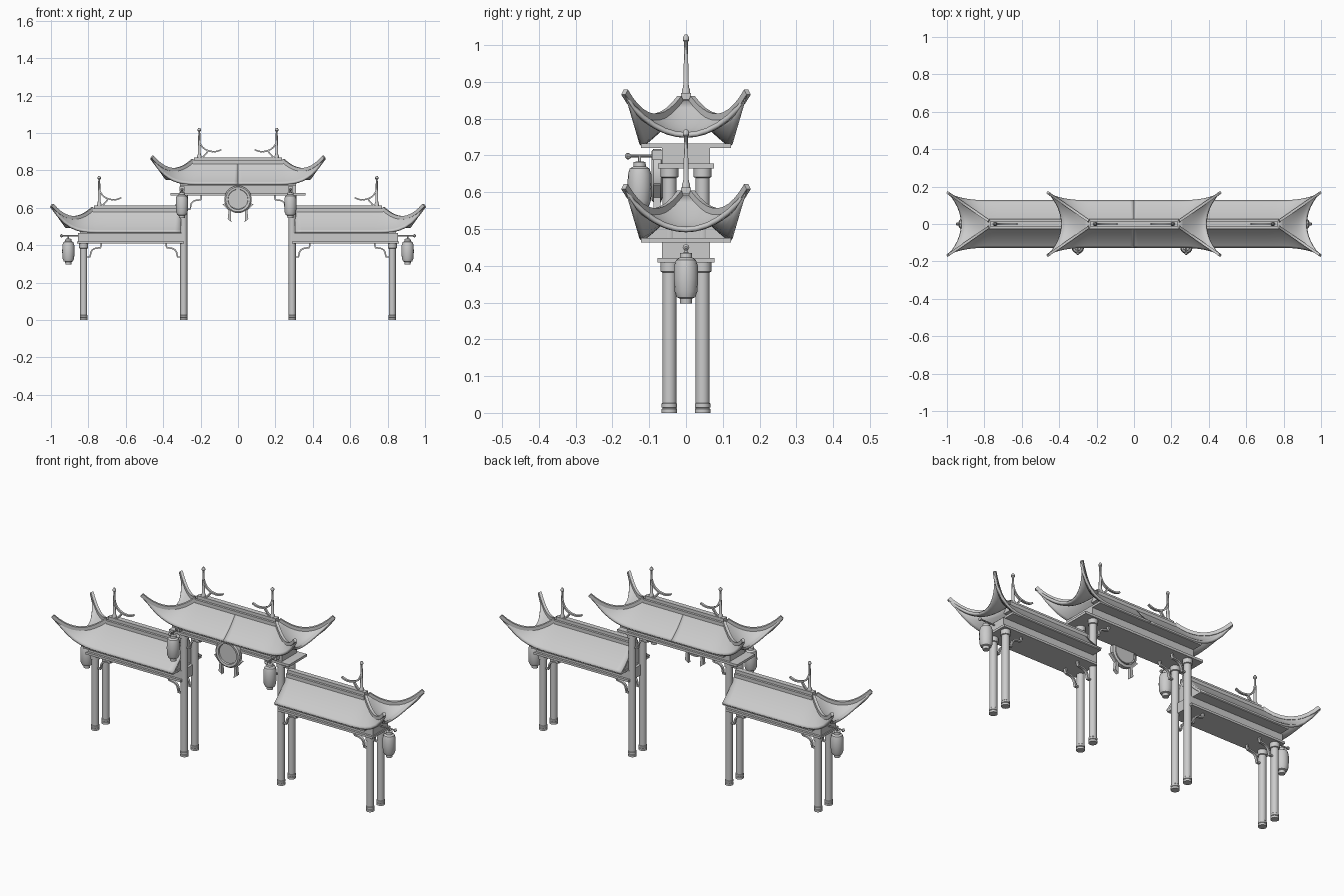
import bpy, bmesh, math
from mathutils import Vector

if "Cube" in bpy.data.objects:
    bpy.data.objects.remove(bpy.data.objects["Cube"])

GREY = (0.6, 0.6, 0.6, 1)
stone = bpy.data.materials.new("plain_grey")
stone.use_nodes = True
stone.diffuse_color = GREY
stone.node_tree.nodes["Principled BSDF"].inputs["Base Color"].default_value = GREY


def finish(name, bm, mirror=False, smooth=True):
    bmesh.ops.recalc_face_normals(bm, faces=bm.faces)
    mesh = bpy.data.meshes.new(name)
    bm.to_mesh(mesh)
    bm.free()
    ob = bpy.data.objects.new(name, mesh)
    bpy.context.collection.objects.link(ob)
    mesh.materials.append(stone)
    if smooth:
        bpy.ops.object.select_all(action='DESELECT')
        ob.select_set(True)
        bpy.context.view_layer.objects.active = ob
        bpy.ops.object.shade_smooth_by_angle(angle=math.radians(35))
    if mirror:
        m = ob.modifiers.new("mirror", 'MIRROR')
        m.use_mirror_merge = False
    return ob


def box(name, lo, hi, mirror=False):
    bm = bmesh.new()
    bmesh.ops.create_cube(bm, size=1)
    for v in bm.verts:
        v.co = [l + (c + 0.5) * (h - l) for c, l, h in zip(v.co, lo, hi)]
    return finish(name, bm, mirror, False)


def lathe(name, profile, loc, mirror=False, axis='Z', n=16):
    """Turn (radius, height) pairs around an axis through loc."""
    bm = bmesh.new()
    rings = []
    for r, h in profile:
        ring = []
        for i in range(n):
            a = 2 * math.pi * i / n
            p = (r * math.cos(a), r * math.sin(a), h)
            p = {'Z': p, 'Y': (p[0], p[2], p[1]), 'X': (p[2], p[0], p[1])}[axis]
            ring.append(bm.verts.new(Vector(p) + Vector(loc)))
        rings.append(ring)
    for a, b in zip(rings, rings[1:]):
        for i in range(n):
            j = (i + 1) % n
            bm.faces.new((a[i], a[j], b[j], b[i]))
    bm.faces.new(rings[0])
    bm.faces.new(rings[-1])
    return finish(name, bm, mirror)


def plate(name, outline, y0, y1, mirror=False):
    """Extrude an (x, z) outline along y."""
    bm = bmesh.new()
    face = bm.faces.new([bm.verts.new((x, y0, z)) for x, z in outline])
    out = bmesh.ops.extrude_face_region(bm, geom=[face])
    for v in out["geom"]:
        if isinstance(v, bmesh.types.BMVert):
            v.co.y = y1
    return finish(name, bm, mirror, False)


def strip(name, path, w, h, mirror=False):
    """Square bar swept along a path; w is its half width, h its half height."""
    bm = bmesh.new()
    path = [Vector(p) for p in path]
    rings = []
    for i, p in enumerate(path):
        t = (path[min(i + 1, len(path) - 1)] - path[max(i - 1, 0)]).normalized()
        side = Vector((0, 1, 0)).cross(t) if abs(t.y) < 0.1 else Vector((0, 0, 1)).cross(t)
        side.normalize()
        up = t.cross(side)
        rings.append([bm.verts.new(p + side * a * w + up * b * h)
                      for a, b in ((-1, -1), (1, -1), (1, 1), (-1, 1))])
    for a, b in zip(rings, rings[1:]):
        for i in range(4):
            j = (i + 1) % 4
            bm.faces.new((a[i], a[j], b[j], b[i]))
    bm.faces.new(rings[0])
    bm.faces.new(rings[-1])
    return finish(name, bm, mirror)


def bezier(a, b, c, n=10):
    a, b, c = Vector(a), Vector(b), Vector(c)
    return [a * (1 - t) ** 2 + b * 2 * t * (1 - t) + c * t * t
            for t in (i / n for i in range(n + 1))]


# Roof with upswept corners: heights are those of the middle roof
ROWS, COLS = 10, 20
HIP = bezier((0.24, 0.015, 0.85), (0.355, 0.095, 0.742), (0.46, 0.167, 0.868), ROWS)
SLOPE = bezier((0, 0.015, 0.85), (0, 0.07, 0.77), (0, 0.127, 0.732), ROWS)


def grid(bm, rows):
    rows = [[bm.verts.new(p) for p in r] for r in rows]
    for a, b in zip(rows, rows[1:]):
        for i in range(len(a) - 1):
            bm.faces.new((a[i], a[i + 1], b[i + 1], b[i]))


def roof(name, cx, drop, start):
    base = Vector((cx, 0, -drop))
    bm = bmesh.new()
    for s in (-1, 1):
        rows = []
        for hip, mid in zip(HIP, SLOPE):
            row = []
            for i in range(COLS + 1):
                x = start + (hip.x - start) * i / COLS
                w = max(0, (x - 0.2) / (hip.x - 0.2)) ** 3.3
                row.append(base + Vector((x, s * (mid.y + (hip.y - mid.y) * w),
                                          mid.z + (hip.z - mid.z) * w)))
            rows.append(row)
        grid(bm, rows)
    # End slope, sagging between the two hips
    rows = []
    for k, hip in enumerate(HIP):
        sag = (k / ROWS) ** 2
        rows.append([base + Vector((hip.x - 0.075 * sag * (1 - t * t), t * hip.y,
                                    hip.z - 0.105 * sag * (1 - t * t)))
                     for t in (j / 6 - 1 for j in range(13))])
    grid(bm, rows)
    bmesh.ops.remove_doubles(bm, verts=bm.verts, dist=0.0004)
    ob = finish(name, bm, True)
    if sum(p.normal.z * p.area for p in ob.data.polygons) < 0:
        ob.data.flip_normals()
    solid = ob.modifiers.new("thickness", 'SOLIDIFY')
    solid.thickness, solid.offset = 0.012, -1
    ob.modifiers.move(1, 0)
    # Hip ribs, ridge and soffit
    for s in (-1, 1):
        strip(name + "_hip_rib", [base + Vector((p.x, s * p.y, p.z + 0.004)) for p in HIP],
              0.007, 0.009, True)
    lo, top = cx + start, cx + 0.24
    box(name + "_ridge_base", (lo, -0.026, 0.81 - drop), (top, 0.026, 0.853 - drop), True)
    box(name + "_ridge_cap", (lo, -0.014, 0.85 - drop), (top - 0.005, 0.014, 0.87 - drop), True)
    box(name + "_soffit", (lo, -0.122, 0.72 - drop), (cx + 0.31, 0.122, 0.732 - drop), True)
    # Spire with curling branches
    sx = cx + 0.207
    lathe(name + "_spire", [(0.012, 0.85), (0.012, 0.878), (0.008, 0.885), (0.005, 1.008),
                            (0.009, 1.013), (0.009, 1.02), (0.004, 1.028)],
          (sx, 0, -drop), True, n=10)
    for a, b, c in (((0, 0.96), (-0.012, 0.905), (-0.075, 0.90)),
                    ((-0.01, 0.867), (-0.025, 0.872), (-0.045, 0.902)),
                    ((-0.075, 0.90), (-0.1, 0.9), (-0.118, 0.912))):
        strip(name + "_branch", bezier(*[(sx + x, 0, z - drop) for x, z in (a, b, c)], 8),
              0.004, 0.006, True)


LOW = 0.257
roof("middle_roof", 0, 0, 0)
roof("side_roof", 0.535, LOW, -0.23)

# Closed inner gables of the side roofs
bm = bmesh.new()
outline = [(p.y, p.z) for p in SLOPE]
outline += [(-y, z) for y, z in reversed(outline)]
gable = bm.faces.new([bm.verts.new((0.306, y, z - LOW)) for y, z in outline])
finish("gable", bm, True, False)

# Beams and plates
box("middle_beam", (-0.31, -0.065, 0.678), (0.31, 0.065, 0.722))
box("middle_plate", (-0.36, -0.076, 0.665), (0.36, 0.076, 0.678))
box("side_beam", (0.29, -0.065, 0.42), (0.855, 0.065, 0.465), True)
box("side_plate", (0.29, -0.077, 0.409), (0.86, 0.077, 0.421), True)


# Columns with ringed feet and caps, and their brackets
def bracket(x, y, z, d):
    path = [(0.015, -0.072), (0.034, -0.072)]
    path += [(p.x, p.z) for p in bezier((0.036, 0, -0.06), (0.038, 0, -0.026), (0.075, 0, -0.024), 6)]
    path += [(0.09, -0.022), (0.094, -0.01), (0.094, 0.002)]
    strip("bracket", [(x + d * px, y, z + pz) for px, pz in path], 0.004, 0.007, True)


for y in (-0.045, 0.045):
    for x, top in ((0.29, 0.667), (0.825, 0.41)):
        lathe("column", [(0.021, 0), (0.021, 0.011), (0.018, 0.013), (0.021, 0.015),
                         (0.021, 0.025), (0.019, 0.027), (0.019, top - 0.028),
                         (0.024, top - 0.026), (0.024, top)], (x, y, 0), True)
    bracket(0.29, y, 0.665, -1)
    bracket(0.29, y, 0.409, 1)
    bracket(0.825, y, 0.409, -1)

# Lanterns on rods with ball tips
LANTERN = [(0.004, 0), (0.004, -0.014), (0.016, -0.016), (0.017, -0.028), (0.027, -0.034),
           (0.032, -0.05), (0.033, -0.085), (0.031, -0.12), (0.025, -0.136),
           (0.017, -0.139), (0.016, -0.153)]
ROD = [(0.004, 0), (0.004, 0.085), (0.009, 0.092), (0.009, 0.096), (0.003, 0.102)]
lathe("side_lantern", LANTERN, (0.907, 0, 0.45), True)
lathe("side_rod", ROD, (0.85, 0, 0.45), True, 'X', 8)
for x in (-0.3, 0.28):
    lathe("front_lantern", LANTERN, (x, -0.126, 0.698))
    lathe("front_rod", [(r, -h) for r, h in ROD], (x, -0.064, 0.698), False, 'Y', 8)
    box("rod_mount", (x - 0.014, -0.092, 0.688), (x + 0.014, -0.06, 0.714))

# Round emblem with ring and trailing ribbons
lathe("emblem_disc", [(0.056, -0.084), (0.056, -0.066)], (0, 0, 0.65), axis='Y', n=32)
lathe("emblem_ring", [(0.052, -0.08), (0.054, -0.092), (0.066, -0.094), (0.073, -0.088),
                      (0.073, -0.068), (0.06, -0.064)], (0, 0, 0.645), axis='Y', n=32)
# Recessed centre of the ring
hole = bpy.data.objects["emblem_ring"]
bm = bmesh.new()
bm.from_mesh(hole.data)
bm.faces.ensure_lookup_table()
bmesh.ops.delete(bm, geom=[f for f in bm.faces if len(f.verts) > 4], context='FACES_ONLY')
bm.to_mesh(hole.data)
bm.free()
plate("ribbon", [(0.083, 0.62), (0.05, 0.585), (0.055, 0.54), (0.036, 0.525),
                 (0.037, 0.585), (0.06, 0.625)], -0.088, -0.07, True)
